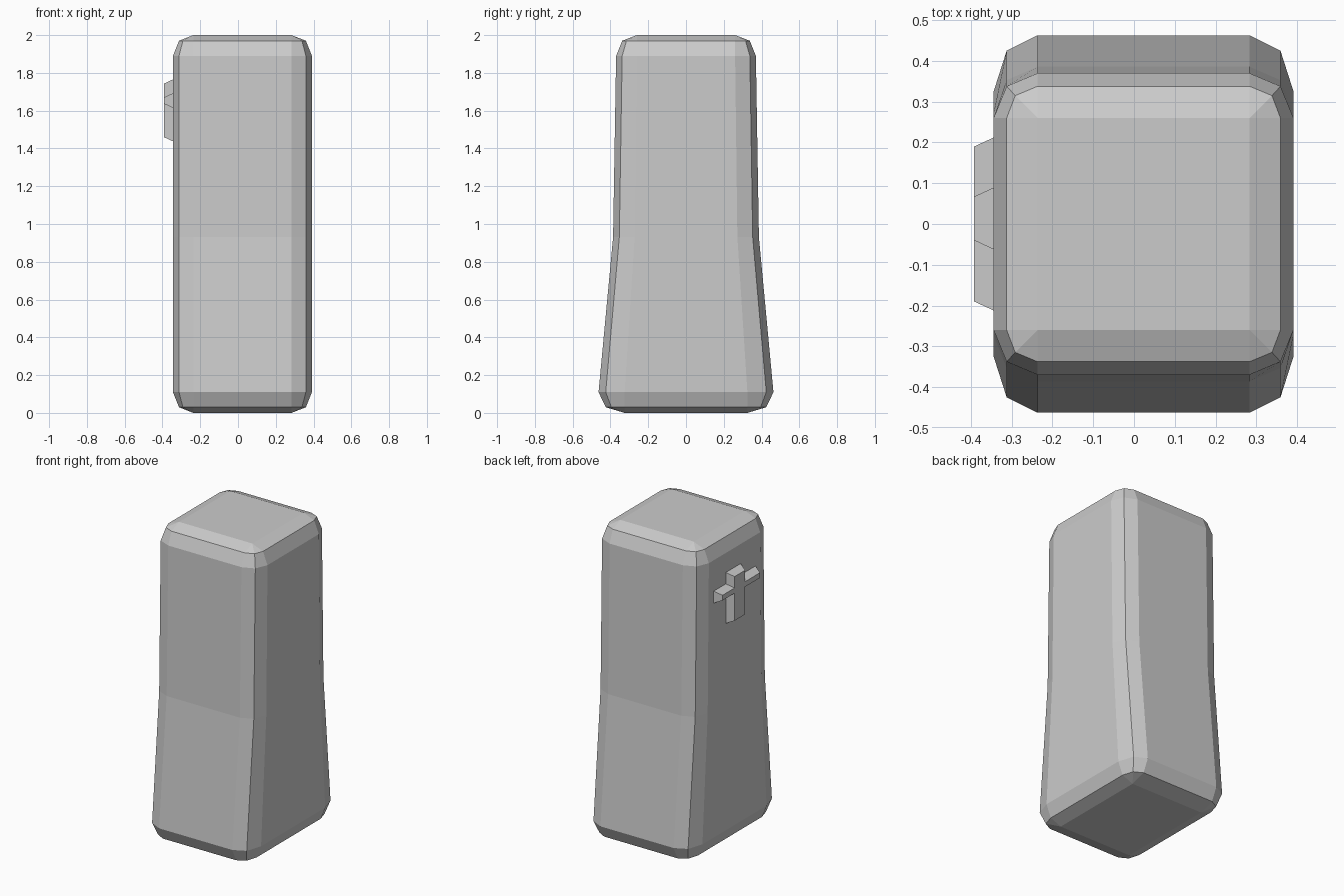
import bpy, bmesh

if "Cube" in bpy.data.objects:
    bpy.data.objects.remove(bpy.data.objects["Cube"])

def make_object(name, rings, cap_start=True):
    """Loft a stack of equal-length closed rings into a flat-shaded object."""
    bm = bmesh.new()
    loops = [[bm.verts.new(p) for p in ring] for ring in rings]
    for a, b in zip(loops, loops[1:]):
        n = len(a)
        for i in range(n):
            j = (i + 1) % n
            bm.faces.new((a[i], a[j], b[j], b[i]))
    if cap_start:
        bm.faces.new(loops[0])
    bm.faces.new(loops[-1])
    bmesh.ops.remove_doubles(bm, verts=bm.verts, dist=1e-5)
    bmesh.ops.recalc_face_normals(bm, faces=bm.faces)
    me = bpy.data.meshes.new(name)
    bm.to_mesh(me)
    bm.free()
    ob = bpy.data.objects.new(name, me)
    bpy.context.collection.objects.link(ob)
    return ob

# Tapered body: each ring has rounded corners of two segments
CX, FLAT_X = 0.0235, 0.26

def body_ring(z, x_out, x_mid, y_flat, y_mid, y_out):
    corner = [(x_out, y_flat), (x_mid, y_mid), (FLAT_X, y_out)]
    pts = []
    for sx, sy in ((1, 1), (-1, 1), (-1, -1), (1, -1)):
        run = corner if sx * sy > 0 else corner[::-1]
        pts += [(CX + sx * x, sy * y, z) for x, y in run]
    return pts

make_object("body", [body_ring(*r) for r in (
    (0.00, 0.26, 0.26, 0.325, 0.325, 0.325),
    (0.03, 0.336, 0.315, 0.325, 0.395, 0.425),
    (0.11, 0.368, 0.336, 0.325, 0.425, 0.463),
    (0.93, 0.368, 0.336, 0.272, 0.353, 0.386),
    (1.89, 0.368, 0.336, 0.26, 0.338, 0.37),
    (1.97, 0.336, 0.315, 0.26, 0.315, 0.338),
    (2.00, 0.26, 0.26, 0.26, 0.26, 0.26))])

# Raised cross on the left side, with sloping edges
def cross_ring(x, d):
    y0, y1, y2, y3 = -0.19 - d, -0.04 - d, 0.067 + d, 0.19 + d
    z0, z1, z2, z3 = 1.46 - d, 1.637 - d, 1.67 + d, 1.743 + d
    outline = [(y1, z0), (y2, z0), (y2, z1), (y3, z1), (y3, z2), (y2, z2),
               (y2, z3), (y1, z3), (y1, z2), (y0, z2), (y0, z1), (y1, z1)]
    return [(x, y, z) for y, z in outline]

make_object("side_cross", [cross_ring(-0.345, 0.022), cross_ring(-0.3925, 0.0)],
            cap_start=False)
